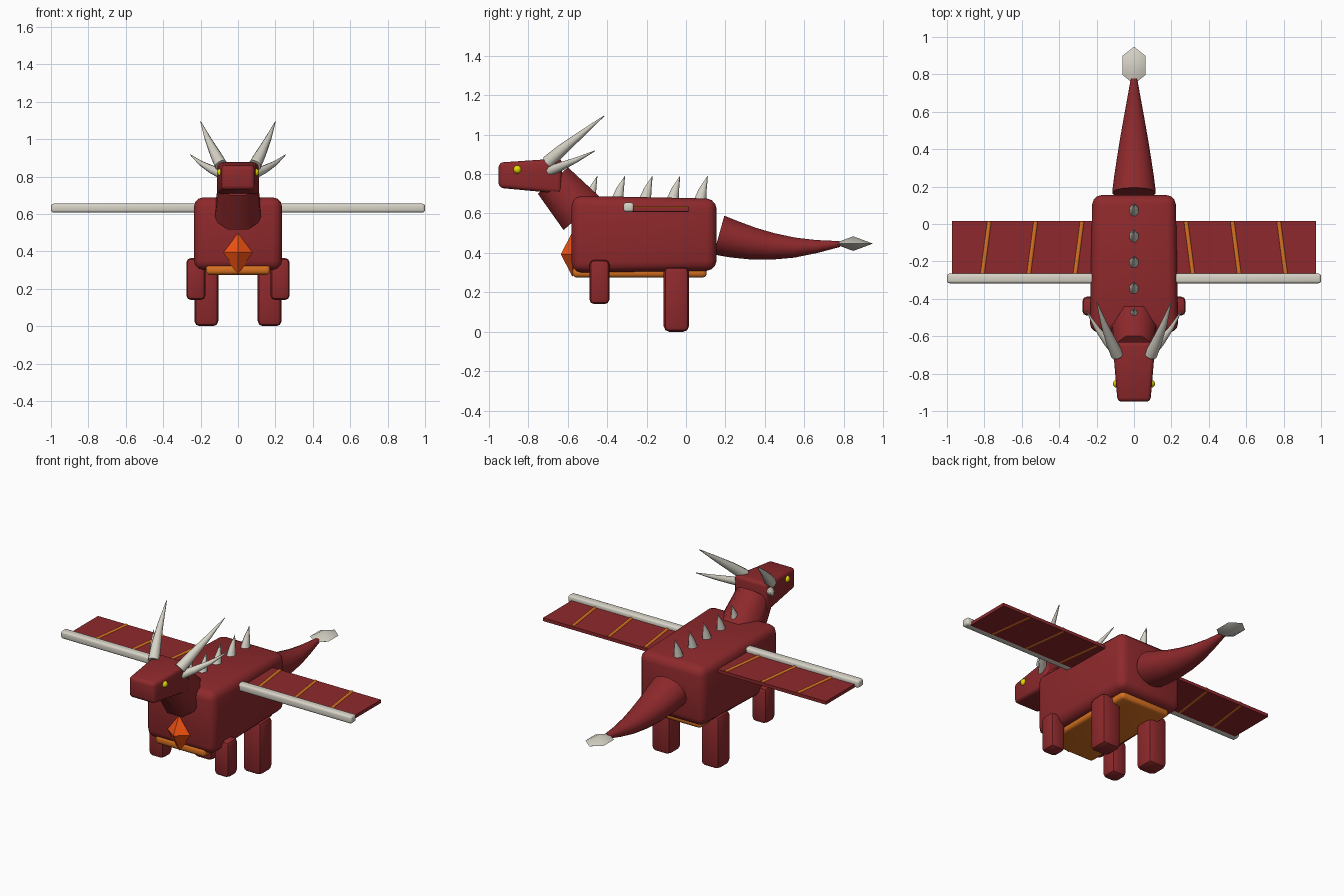
import bpy, bmesh, math
from mathutils import Vector

if "Cube" in bpy.data.objects:
    bpy.data.objects.remove(bpy.data.objects["Cube"])


def material(name, rgb):
    m = bpy.data.materials.new(name)
    m.diffuse_color = (*rgb, 1)
    m.use_nodes = True
    m.node_tree.nodes["Principled BSDF"].inputs["Base Color"].default_value = m.diffuse_color
    return m


RED = material("red_hide", (0.27, 0.022, 0.025))
ORANGE = material("orange_hide", (0.70, 0.17, 0.015))
EMBER = material("ember", (0.90, 0.085, 0.006))
BONE = material("bone", (0.68, 0.65, 0.57))
YELLOW = material("yellow", (0.80, 0.70, 0.0))


def finish(name, bm, mat, angle=35):
    bmesh.ops.recalc_face_normals(bm, faces=bm.faces)
    me = bpy.data.meshes.new(name)
    bm.to_mesh(me)
    bm.free()
    if angle:
        for p in me.polygons:
            p.use_smooth = True
        me.set_sharp_from_angle(angle=math.radians(angle))
    me.materials.append(mat)
    ob = bpy.data.objects.new(name, me)
    bpy.context.collection.objects.link(ob)
    return ob


def loft(bm, rings):
    rows = [[bm.verts.new(p) for p in r] for r in rings]
    n = len(rows[0])
    for a, b in zip(rows, rows[1:]):
        for i in range(n):
            bm.faces.new((a[i], a[(i + 1) % n], b[(i + 1) % n], b[i]))
    bm.faces.new(rows[0])
    bm.faces.new(rows[-1])


def block(name, front, back, bevel, mat, x=0, seg=3):
    """Tapered bevelled box; each end is (y, half width, z low, z high)."""
    bm = bmesh.new()
    loft(bm, [[(x - w, y, a), (x + w, y, a), (x + w, y, b), (x - w, y, b)]
              for y, w, a, b in (front, back)])
    if bevel:
        bmesh.ops.bevel(bm, geom=bm.edges[:], offset=bevel, segments=seg,
                        profile=0.5, affect='EDGES')
    return finish(name, bm, mat)


def tube(name, pts, radii, mat, n=12, wide=1.0, angle=50):
    """Tapering tube along a path, its section facing the path."""
    pts = [Vector(p) for p in pts]
    rings = []
    for i, (p, r) in enumerate(zip(pts, radii)):
        t = (pts[min(i + 1, len(pts) - 1)] - pts[max(i - 1, 0)]).normalized()
        ref = Vector((1, 0, 0)) if abs(t.x) < 0.8 else Vector((0, 1, 0))
        u = (ref - t * ref.dot(t)).normalized()
        v = t.cross(u)
        rings.append([p + r * (u * wide * math.cos(k) + v * math.sin(k))
                      for k in [(j + 0.5) * math.tau / n for j in range(n)]])
    bm = bmesh.new()
    loft(bm, rings)
    return finish(name, bm, mat, angle)


# Trunk
block("body", (-0.58, 0.237, 0.30, 0.69), (0.155, 0.223, 0.31, 0.675), 0.05, RED)
block("belly", (-0.575, 0.172, 0.275, 0.33), (0.105, 0.172, 0.275, 0.33), 0.02, ORANGE)
block("head", (-0.95, 0.088, 0.73, 0.858), (-0.63, 0.115, 0.70, 0.88), 0.022, RED)
tube("neck", [(0, -0.675, 0.767), (0, -0.527, 0.598)], [0.11, 0.135], RED, n=8)

# Chest gem: a stretched octahedron
bm = bmesh.new()
c = Vector((0, -0.575, 0.393))
top, low = (bm.verts.new(c + Vector((0, 0, s * 0.115))) for s in (1, -1))
mid = [bm.verts.new(c + Vector(d)) for d in
       ((0.085, 0, 0), (0, 0.06, 0), (-0.085, 0, 0), (0, -0.06, 0))]
for i in range(4):
    for tip in (top, low):
        bm.faces.new((mid[i], mid[(i + 1) % 4], tip))
finish("chest_gem", bm, EMBER, 0)

# Tail
tube("tail",
     [(0, 0.167, 0.49), (0, 0.25, 0.467), (0, 0.34, 0.447), (0, 0.44, 0.433),
      (0, 0.55, 0.427), (0, 0.66, 0.432), (0, 0.78, 0.445)],
     [0.104, 0.095, 0.083, 0.069, 0.052, 0.034, 0.015], RED, n=16, wide=1.14)

# Tail tip: flat six-sided double pyramid
bm = bmesh.new()
c = Vector((0, 0.848, 0.447))
top, low = (bm.verts.new(c + Vector((0, 0, s * 0.037))) for s in (1, -1))
rim = [bm.verts.new(c + Vector((0.072 * math.sin(k * math.pi / 3),
                                0.1 * math.cos(k * math.pi / 3), 0))) for k in range(6)]
for i in range(6):
    for tip in (top, low):
        bm.faces.new((rim[i], rim[(i + 1) % 6], tip))
finish("tail_tip", bm, BONE, 35)

# Back spikes
for i in range(5):
    y = -0.45 + 0.14 * i
    tube(f"back_spike_{i + 1}",
         [(0, y - 0.038, 0.665), (0, y - 0.025, 0.72), (0, y, 0.79)],
         [0.034, 0.022, 0.001], BONE, n=8, wide=0.85)

# Paired parts
for s, side in ((-1, "left"), (1, "right")):
    block(f"front_leg_{side}", (-0.49, 0.051, 0.14, 0.365), (-0.388, 0.051, 0.14, 0.365),
          0.025, RED, s * 0.225, 2)
    block(f"hind_leg_{side}", (-0.113, 0.064, 0.0, 0.33), (0.015, 0.064, 0.0, 0.33),
          0.028, RED, s * 0.169, 2)

    tube(f"large_horn_{side}",
         [(s * 0.09, -0.70, 0.86), (s * 0.12, -0.635, 0.918), (s * 0.162, -0.53, 1.003),
          (s * 0.2, -0.415, 1.095)], [0.034, 0.029, 0.017, 0.002], BONE, n=10)
    tube(f"small_horn_{side}",
         [(s * 0.09, -0.69, 0.815), (s * 0.14, -0.635, 0.838), (s * 0.2, -0.555, 0.872),
          (s * 0.255, -0.463, 0.917)], [0.026, 0.022, 0.013, 0.002], BONE, n=10)

    bm = bmesh.new()
    bmesh.ops.create_uvsphere(bm, u_segments=12, v_segments=8, radius=0.021)
    bmesh.ops.translate(bm, verts=bm.verts, vec=(s * 0.092, -0.855, 0.823))
    finish(f"eye_{side}", bm, YELLOW, 80)

    # Wing: leading bone, membrane and raised struts
    block(f"wing_bone_{side}", (-0.317, 0.4, 0.608, 0.655), (-0.265, 0.4, 0.608, 0.655),
          0.013, BONE, s * 0.6)
    block(f"wing_membrane_{side}", (-0.285, 0.3875, 0.609, 0.629),
          (0.015, 0.3875, 0.609, 0.629), 0, RED, s * 0.585)
    for i in range(3):
        x = 0.278 + 0.248 * i
        tube(f"wing_strut_{side}_{i + 1}",
             [(s * (x + 0.037), -0.27, 0.621), (s * x, 0.012, 0.621)],
             [0.0145, 0.0145], ORANGE, n=8)
